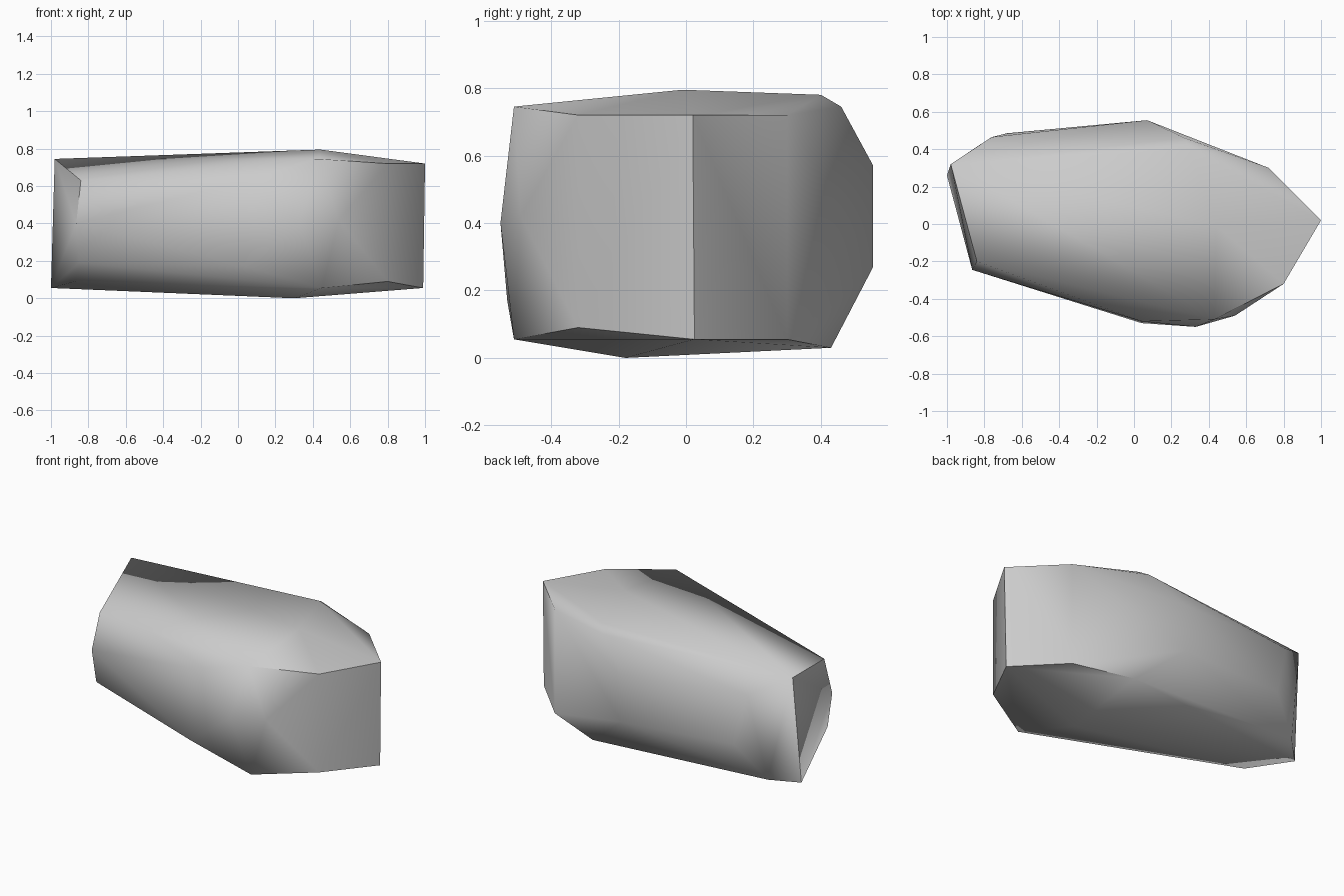
import bpy
import bmesh
import math

cube = bpy.data.objects.get("Cube")
if cube:
    bpy.data.objects.remove(cube, do_unlink=True)

# Stone colour
stone = bpy.data.materials.new("stone grey")
stone.use_nodes = True
grey = (0.6, 0.6, 0.6, 1)
stone.diffuse_color = grey
stone.node_tree.nodes["Principled BSDF"].inputs["Base Color"].default_value = grey

# Corners of the boulder, grouped by region
top_corners = [
    (1, .02, .72), (.8, -.32, .72), (.43, -.51, .745), (.04, -.52, .63),
    (-.84, -.2, .63), (-.98, .32, .745), (.3, .4, .78), (.72, .3, .72),
    (.44, -.01, .795),
]
side_corners = [
    (.33, -.55, .4), (.54, -.49, .42), (-.865, -.245, .4), (.27, .46, .745),
    (.07, .555, .57), (.07, .555, .27), (-.76, .465, .63), (-.68, .485, .3),
]
bottom_corners = [
    (.99, .025, .055), (.8, -.32, .09), (.45, -.51, .055), (.04, -.53, .17),
    (-.85, -.22, .19), (-.87, -.04, .09), (-1, .26, .055), (-.86, .4, .09),
    (.36, .43, .03), (.72, .3, .055), (.3, -.18, 0),
]

# Wrap the corners in a faceted shell
bm = bmesh.new()
for corner in top_corners + side_corners + bottom_corners:
    bm.verts.new(corner)
hull = bmesh.ops.convex_hull(bm, input=bm.verts)
spare = {v for v in hull["geom_interior"] + hull["geom_unused"]
         if isinstance(v, bmesh.types.BMVert)}
bmesh.ops.delete(bm, geom=list(spare), context="VERTS")
bmesh.ops.recalc_face_normals(bm, faces=bm.faces)
mesh = bpy.data.meshes.new("boulder")
bm.to_mesh(mesh)
bm.free()
mesh.materials.append(stone)
boulder = bpy.data.objects.new("boulder", mesh)
bpy.context.collection.objects.link(boulder)

# Soft facets with crisp main edges
bpy.ops.object.select_all(action="DESELECT")
boulder.select_set(True)
bpy.context.view_layer.objects.active = boulder
bpy.ops.object.shade_smooth_by_angle(angle=math.radians(52))
